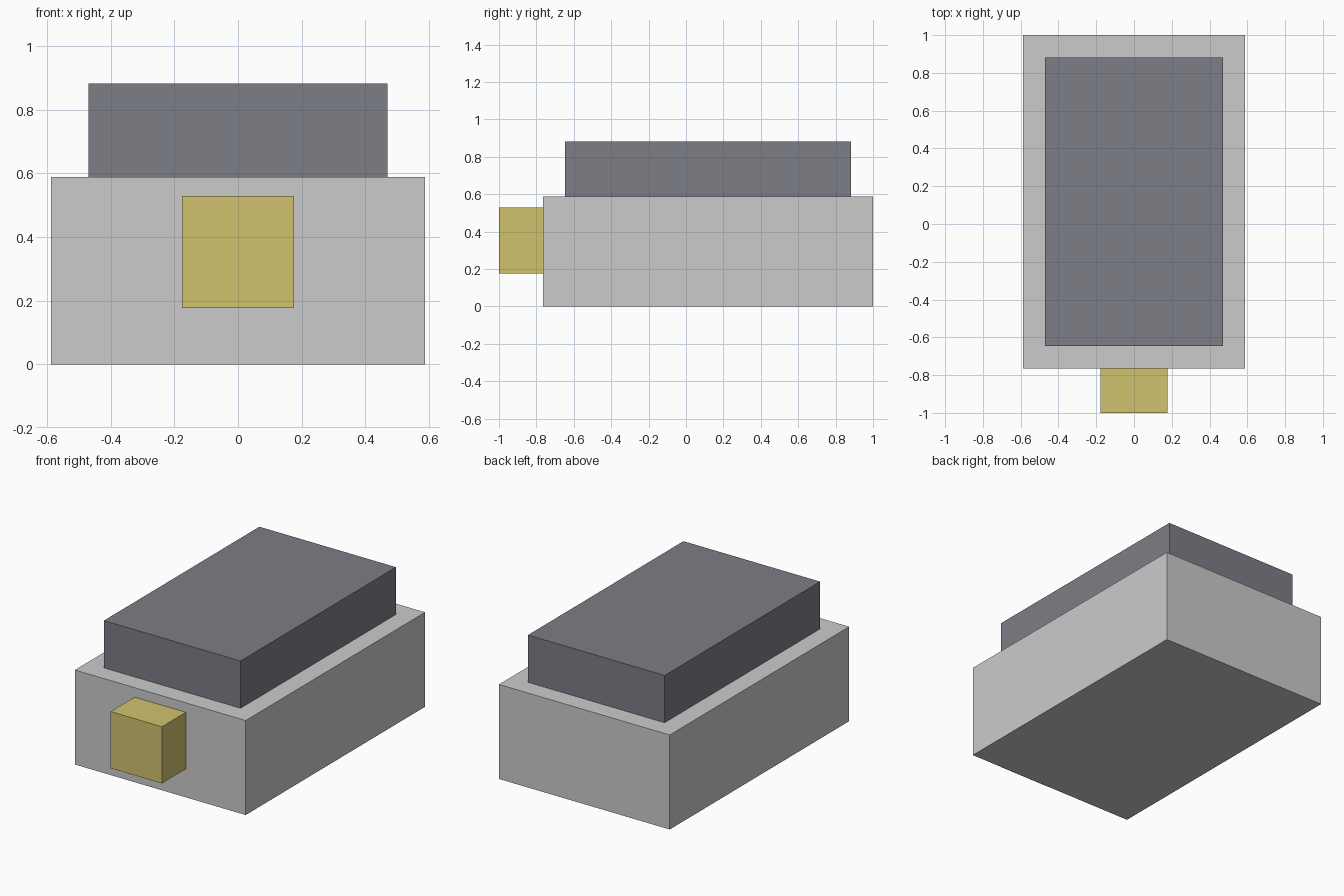
import bpy

if "Cube" in bpy.data.objects:
    bpy.data.objects.remove(bpy.data.objects["Cube"])


def material(name, color):
    m = bpy.data.materials.new(name)
    m.diffuse_color = (*color, 1)
    m.use_nodes = True
    m.node_tree.nodes["Principled BSDF"].inputs["Base Color"].default_value = m.diffuse_color
    return m


def box(name, x_half, y_range, z_range, mat=None):
    (y0, y1), (z0, z1) = y_range, z_range
    bpy.ops.mesh.primitive_cube_add(size=1, location=(0, (y0 + y1) / 2, (z0 + z1) / 2))
    ob = bpy.context.object
    ob.name = name
    ob.scale = (2 * x_half, y1 - y0, z1 - z0)
    bpy.ops.object.transform_apply(location=False, rotation=False, scale=True)
    if mat:
        ob.data.materials.append(mat)
    return ob


# All sizes sit on a regular grid of 1/17 unit
u = 1 / 17
dark = material("dark_grey", (0.2, 0.21, 0.24))
yellow = material("yellow", (0.64, 0.54, 0.16))

# Main block
box("base_block", 10 * u, (-13 * u, 17 * u), (0, 10 * u))
# Inset raised slab on top
box("upper_block", 8 * u, (-11 * u, 15 * u), (10 * u, 15 * u), dark)
# Yellow block on the front
box("front_block", 3 * u, (-17 * u, -13 * u), (3 * u, 9 * u), yellow)
